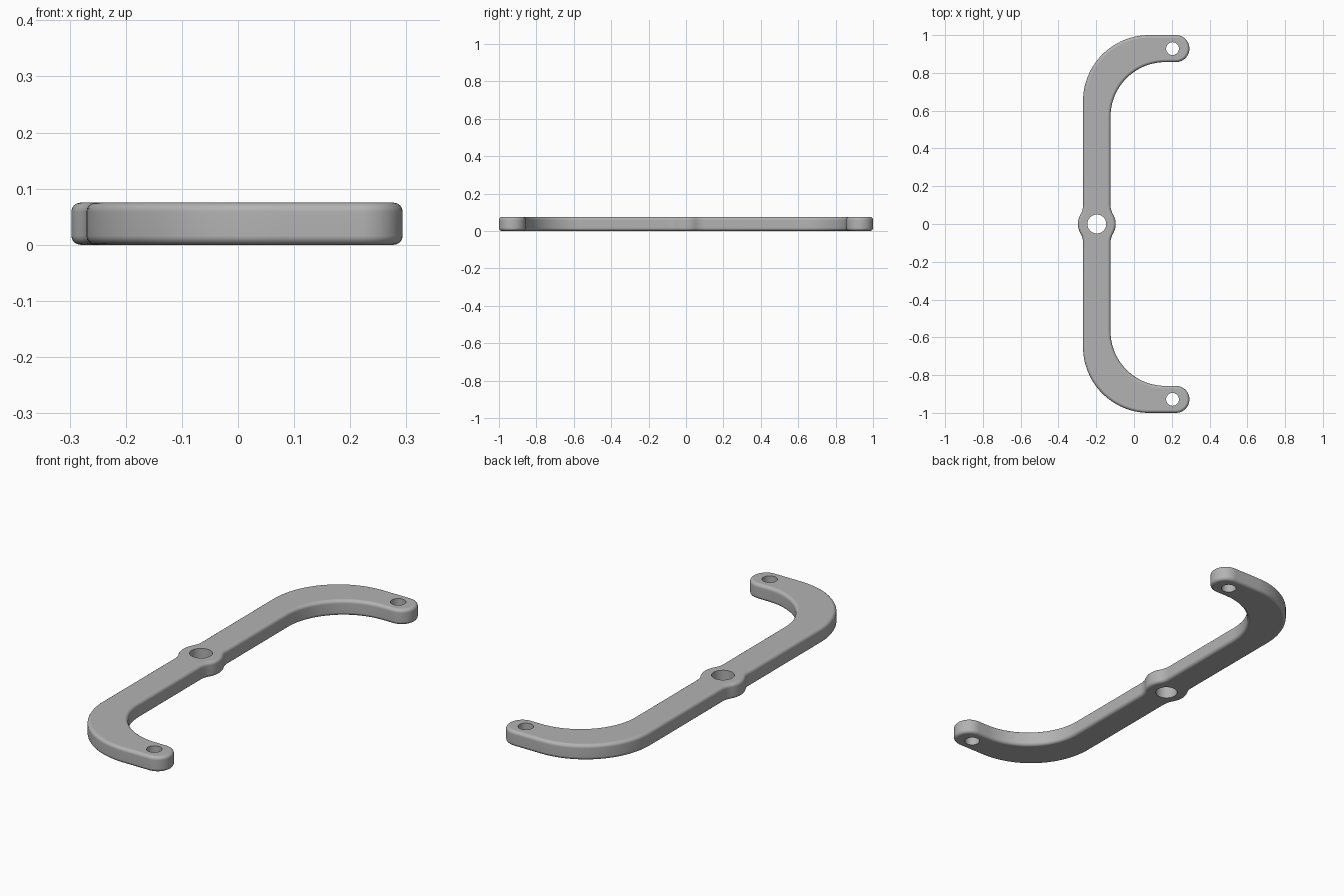
import bpy, bmesh
from math import cos, sin, pi, asin

cube = bpy.data.objects.get("Cube")
if cube:
    bpy.data.objects.remove(cube, do_unlink=True)

THICK = 0.075        # plate thickness
ROUND = 0.016        # rim rounding
SPINE_X = -0.197     # centre line of the long bar
HALF = 0.0725        # half width of the bar
BOSS = 0.1           # boss radius, also the radius of its blends
TIP = (0.222, 0.9285)


def arc(cx, cy, r, a0, a1, n):
    return [(cx + r * cos(a0 + (a1 - a0) * i / n),
             cy + r * sin(a0 + (a1 - a0) * i / n)) for i in range(n + 1)]


def boss_side():
    """Quarter of the boss and its concave blend into the bar, about the spine."""
    cx = HALF + BOSS
    a = asin((4 * BOSS**2 - cx**2) ** 0.5 / (2 * BOSS))
    cy = 2 * BOSS * sin(a)
    return arc(0, 0, BOSS, 0, a, 6) + arc(cx, cy, BOSS, pi + a, pi, 6)[1:]


# Outline of the back half: inner edge, rounded tip, outer edge
side = boss_side()
half = [(SPINE_X + x, y) for x, y in side]
half += arc(0.1655, 0.567, 0.29, pi, pi / 2, 24)
half += arc(TIP[0], TIP[1], 0.0715, -pi / 2, pi / 2, 20)
half += arc(0.08, 0.65, 0.35, pi / 2, pi, 28)
half += [(SPINE_X - x, y) for x, y in reversed(side)]
outline = half + [(x, -y) for x, y in reversed(half[1:-1])]

# Bracket plate with rounded rims
bm = bmesh.new()
base = bm.faces.new([bm.verts.new((x, y, 0)) for x, y in outline])
top = bmesh.ops.extrude_face_region(bm, geom=[base], use_keep_orig=True)
bmesh.ops.translate(bm, vec=(0, 0, THICK),
                    verts=[g for g in top["geom"] if isinstance(g, bmesh.types.BMVert)])
bmesh.ops.recalc_face_normals(bm, faces=bm.faces)
rims = [e for e in bm.edges if abs(e.verts[0].co.z - e.verts[1].co.z) < 1e-5]
bmesh.ops.bevel(bm, geom=rims, offset=ROUND, segments=4, profile=0.5,
                affect='EDGES', clamp_overlap=False)
mesh = bpy.data.meshes.new("bracket")
bm.to_mesh(mesh)
bm.free()
bracket = bpy.data.objects.new("bracket", mesh)
bpy.context.collection.objects.link(bracket)

grey = bpy.data.materials.new("plain grey")
grey.use_nodes = True
colour = (0.45, 0.45, 0.45, 1)
grey.diffuse_color = colour
grey.node_tree.nodes["Principled BSDF"].inputs["Base Color"].default_value = colour
mesh.materials.append(grey)


# Through holes: pivot in the boss, one in each tip
def drill(x, y, r):
    bpy.ops.mesh.primitive_cylinder_add(vertices=40, radius=r, depth=0.3, location=(x, y, THICK / 2))
    cutter = bpy.context.object
    cutter.name = "hole_cutter"
    cutter.hide_render = True
    mod = bracket.modifiers.new("hole", 'BOOLEAN')
    mod.object = cutter
    mod.operation = 'DIFFERENCE'
    mod.solver = 'EXACT'
    bpy.ops.object.select_all(action='DESELECT')
    bpy.context.view_layer.objects.active = bracket
    bracket.select_set(True)
    bpy.ops.object.modifier_apply(modifier=mod.name)
    bpy.data.objects.remove(cutter, do_unlink=True)


drill(SPINE_X, 0, 0.05)
for s in (1, -1):
    drill(0.204, s * TIP[1], 0.034)

# Smooth rounding, flat faces kept flat
bpy.ops.object.shade_smooth_by_angle(angle=pi / 6)
weighted = bracket.modifiers.new("flat_face_normals", 'WEIGHTED_NORMAL')
weighted.keep_sharp = True
